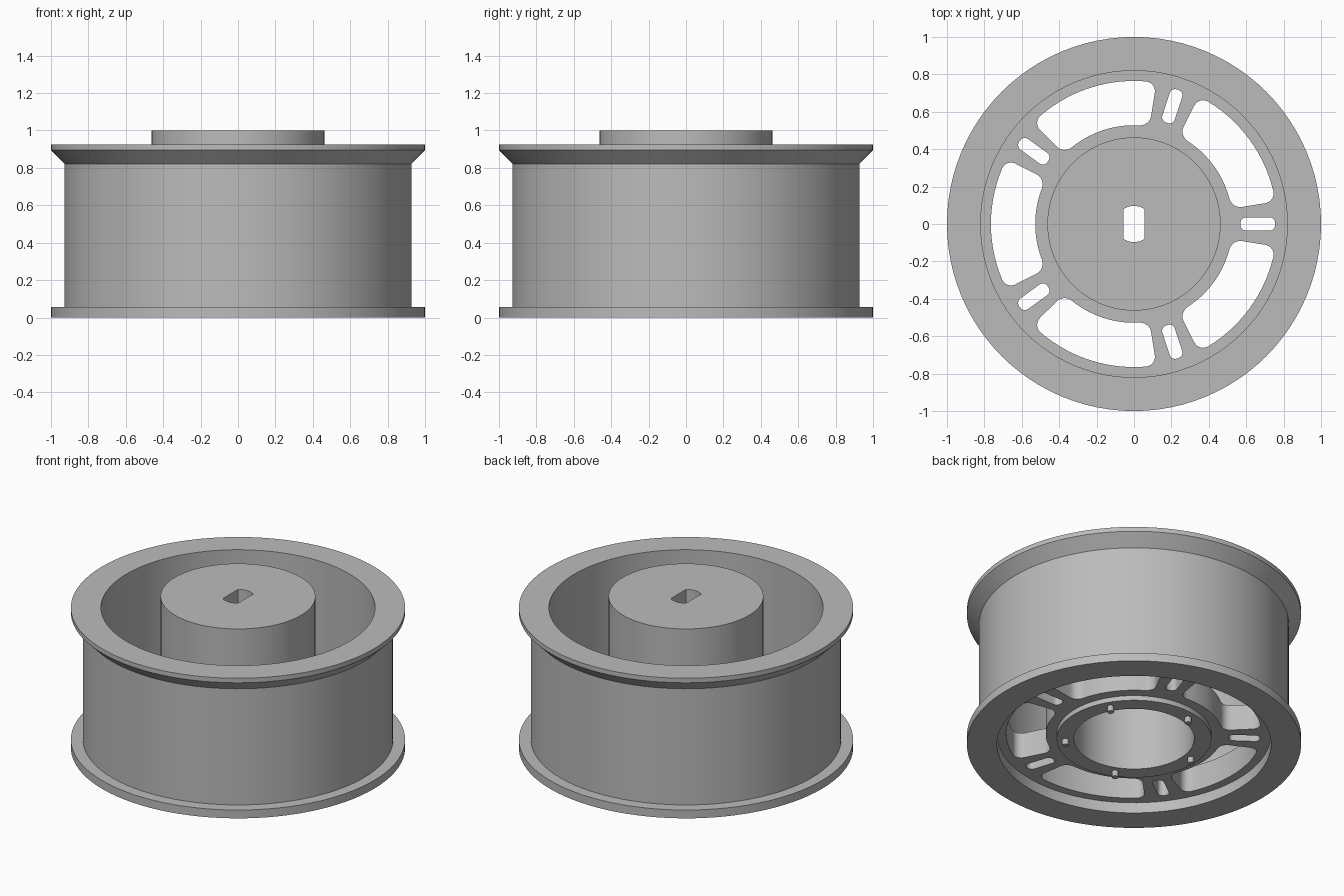
import bpy, bmesh, math
from math import cos, sin, pi, radians

if "Cube" in bpy.data.objects:
    bpy.data.objects.remove(bpy.data.objects["Cube"])

SEG = 96
grey = bpy.data.materials.new("plain grey")
grey.diffuse_color = (0.5, 0.5, 0.5, 1)
grey.use_nodes = True
grey.node_tree.nodes["Principled BSDF"].inputs["Base Color"].default_value = grey.diffuse_color


def finish(ob):
    ob.data.materials.clear()
    ob.data.materials.append(grey)
    bpy.ops.object.select_all(action='DESELECT')
    ob.select_set(True)
    bpy.context.view_layer.objects.active = ob
    bpy.ops.object.shade_smooth_by_angle(angle=radians(25))
    return ob


def lathe(name, profile):
    """Revolve a closed (r, z) profile; points on the axis become poles."""
    bm = bmesh.new()
    vs = [bm.verts.new((r, 0, z)) for r, z in profile]
    es = [bm.edges.new((vs[i], vs[(i + 1) % len(vs)])) for i in range(len(vs))
          if profile[i][0] > 0 or profile[(i + 1) % len(vs)][0] > 0]
    bmesh.ops.spin(bm, geom=vs + es, cent=(0, 0, 0), axis=(0, 0, 1),
                   angle=2 * pi, steps=SEG, use_merge=False)
    bmesh.ops.remove_doubles(bm, verts=bm.verts, dist=1e-4)
    bmesh.ops.recalc_face_normals(bm, faces=bm.faces)
    me = bpy.data.meshes.new(name)
    bm.to_mesh(me)
    bm.free()
    ob = bpy.data.objects.new(name, me)
    bpy.context.collection.objects.link(ob)
    return ob


def plate(name, outlines, z0, z1):
    """Flat plate: first outline is the edge, the others are holes."""
    cu = bpy.data.curves.new(name, 'CURVE')
    cu.dimensions = '2D'
    cu.fill_mode = 'BOTH'
    cu.extrude = (z1 - z0) / 2
    for pts in outlines:
        sp = cu.splines.new('POLY')
        sp.points.add(len(pts) - 1)
        for p, (x, y) in zip(sp.points, pts):
            p.co = (x, y, 0, 1)
        sp.use_cyclic_u = True
    ob = bpy.data.objects.new(name, cu)
    bpy.context.collection.objects.link(ob)
    ob.location.z = (z0 + z1) / 2
    bpy.ops.object.select_all(action='DESELECT')
    ob.select_set(True)
    bpy.context.view_layer.objects.active = ob
    bpy.ops.object.convert(target='MESH')
    ob = bpy.context.view_layer.objects.active
    bm = bmesh.new()
    bm.from_mesh(ob.data)
    bmesh.ops.remove_doubles(bm, verts=bm.verts, dist=1e-5)
    bmesh.ops.recalc_face_normals(bm, faces=bm.faces)
    bm.to_mesh(ob.data)
    bm.free()
    return ob


def circle(r, n=SEG):
    return [(r * cos(2 * pi * i / n), r * sin(2 * pi * i / n)) for i in range(n)]


def rounded_rect(hx, hy, f, n=6):
    pts = []
    for k, (sx, sy) in enumerate([(1, 1), (-1, 1), (-1, -1), (1, -1)]):
        for i in range(n + 1):
            a = (k + i / n) * pi / 2
            pts.append((sx * (hx - f) + f * cos(a), sy * (hy - f) + f * sin(a)))
    return pts


def rotate(pts, a):
    return [(x * cos(a) - y * sin(a), x * sin(a) + y * cos(a)) for x, y in pts]


def window(mid):
    """Large rounded window between two spokes, bent from a rounded rectangle."""
    r0, r1, half, f = 0.528, 0.765, radians(27), 0.055
    rm, hr = (r0 + r1) / 2, (r1 - r0) / 2
    flat = rounded_rect(hr, half * rm, f)
    out = []
    for i, (x, y) in enumerate(flat):
        x2, y2 = flat[(i + 1) % len(flat)]
        steps = 14 if abs(y2 - y) > 0.2 else 1
        for s in range(steps):
            u, v = x + (x2 - x) * s / steps, y + (y2 - y) * s / steps
            r = rm + u
            # keep corner size even at both radii
            edge = half - (half * rm - abs(v)) / r
            t = half * v / (half * rm) if abs(v) < half * rm - f - 1e-6 else math.copysign(edge, v)
            if abs(v) < half * rm - f - 1e-6:
                t = v / (half * rm - f) * (half - f / r)
            out.append((r * cos(mid + t), r * sin(mid + t)))
    return out


# drum with lower flange and flared upper flange
finish(lathe("drum", [(0.82, 0), (1, 0), (1, 0.055), (0.928, 0.055), (0.928, 0.822),
                      (1, 0.895), (1, 0.925), (0.82, 0.925)]))

# recessed web with five windows and a slot in each spoke
holes = [circle(0.82), circle(0.455)]
for k in range(5):
    a = k * 2 * pi / 5
    holes.append(window(a + pi / 5))
    slot = [(x + 0.662, y) for x, y in rounded_rect(0.093, 0.035, 0.03)]
    holes.append(rotate(slot, a))
finish(plate("spoked_web", holes, 0.07, 0.24))

# hollow hub, closed on top, with a two-flat shaft hole
hub = lathe("hub", [(0.36, 0.038), (0.463, 0.038), (0.463, 1), (0, 1), (0, 0.9), (0.36, 0.9)])
w, r = 0.056, 0.097
a0 = math.acos(w / r)
arc = [(r * cos(a0 + (pi - 2 * a0) * i / 10), r * sin(a0 + (pi - 2 * a0) * i / 10)) for i in range(11)]
cutter = plate("shaft_hole_cutter", [arc + [(-x, -y) for x, y in arc]], 0.8, 1.1)
cutter.hide_render = True
mod = hub.modifiers.new("shaft_hole", 'BOOLEAN')
mod.operation = 'DIFFERENCE'
mod.solver = 'EXACT'
mod.object = cutter
bpy.ops.object.select_all(action='DESELECT')
bpy.context.view_layer.objects.active = hub
hub.select_set(True)
bpy.ops.object.modifier_apply(modifier=mod.name)
bpy.data.objects.remove(cutter)
finish(hub)

# small pins under the hub
for k in range(5):
    a = radians(30 + 72 * k)
    bpy.ops.mesh.primitive_cylinder_add(vertices=16, radius=0.02, depth=0.045,
                                        location=(0.41 * cos(a), 0.41 * sin(a), 0.0225))
    pin = bpy.context.object
    pin.name = f"hub_pin_{k + 1}"
    finish(pin)
